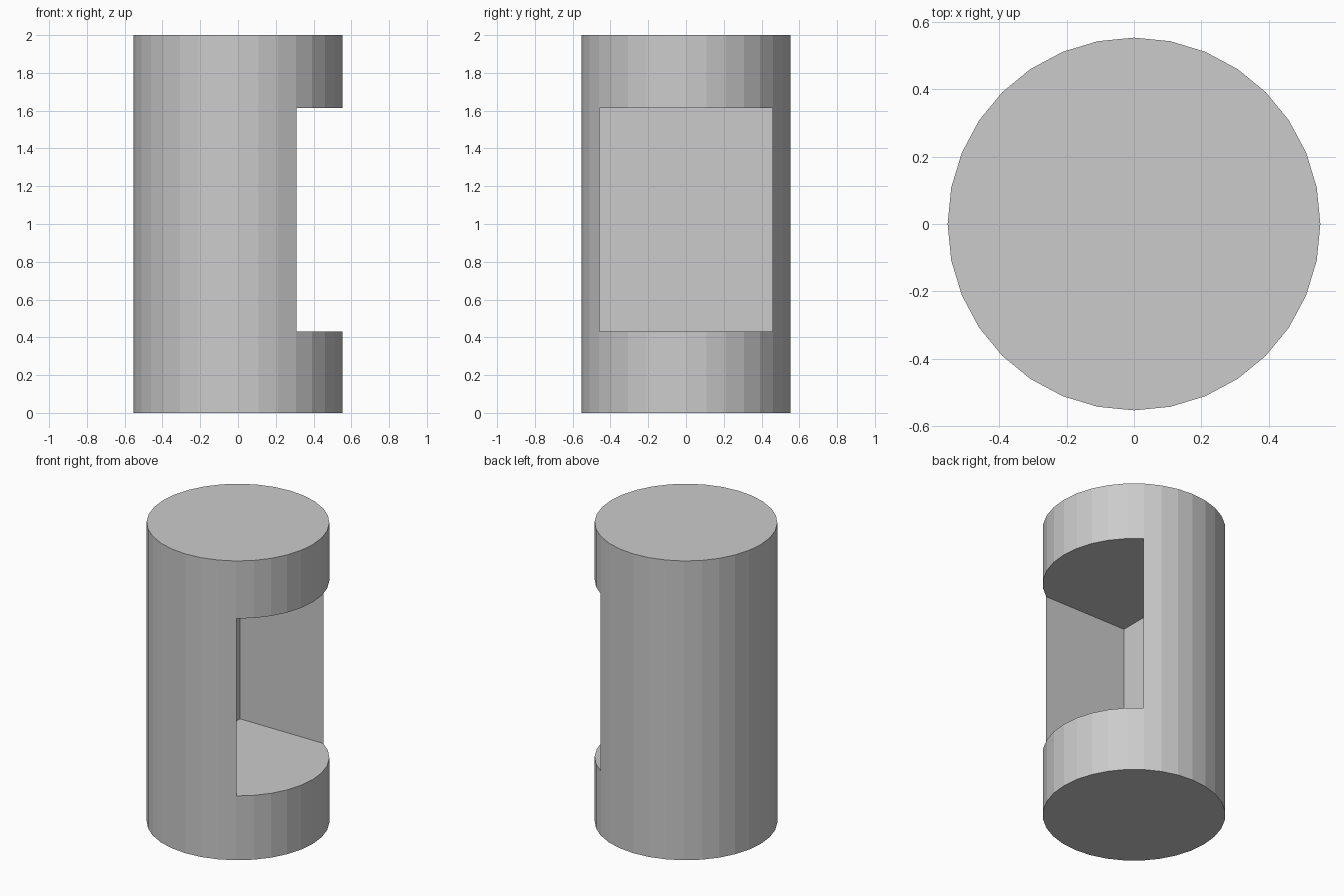
import bpy

if "Cube" in bpy.data.objects:
    bpy.data.objects.remove(bpy.data.objects["Cube"])

RADIUS = 0.5535
POCKET_X = (-0.306, 0.80)
POCKET_Y = 0.459
POCKET_Z = (0.43, 1.615)

grey = bpy.data.materials.new("light grey")
grey.diffuse_color = (0.6, 0.6, 0.6, 1)
grey.use_nodes = True
grey.node_tree.nodes["Principled BSDF"].inputs["Base Color"].default_value = grey.diffuse_color

# Solid faceted cylinder
bpy.ops.mesh.primitive_cylinder_add(vertices=32, radius=RADIUS, depth=2, location=(0, 0, 1))
body = bpy.context.object
body.name = "cylinder_body"
body.data.materials.append(grey)

# Deep rectangular pocket opening to the right
bpy.ops.mesh.primitive_cube_add(
    size=1, location=(sum(POCKET_X) / 2, 0, sum(POCKET_Z) / 2))
cutter = bpy.context.object
cutter.name = "pocket_cutter"
cutter.scale = (POCKET_X[1] - POCKET_X[0], 2 * POCKET_Y, POCKET_Z[1] - POCKET_Z[0])
cutter.data.materials.append(grey)
cutter.hide_render = True
cutter.display_type = 'WIRE'

cut = body.modifiers.new("pocket", 'BOOLEAN')
cut.operation = 'DIFFERENCE'
cut.solver = 'EXACT'
cut.object = cutter

# Apply the cut and discard the helper
bpy.context.view_layer.objects.active = body
bpy.ops.object.modifier_apply(modifier=cut.name)
bpy.data.objects.remove(cutter, do_unlink=True)
